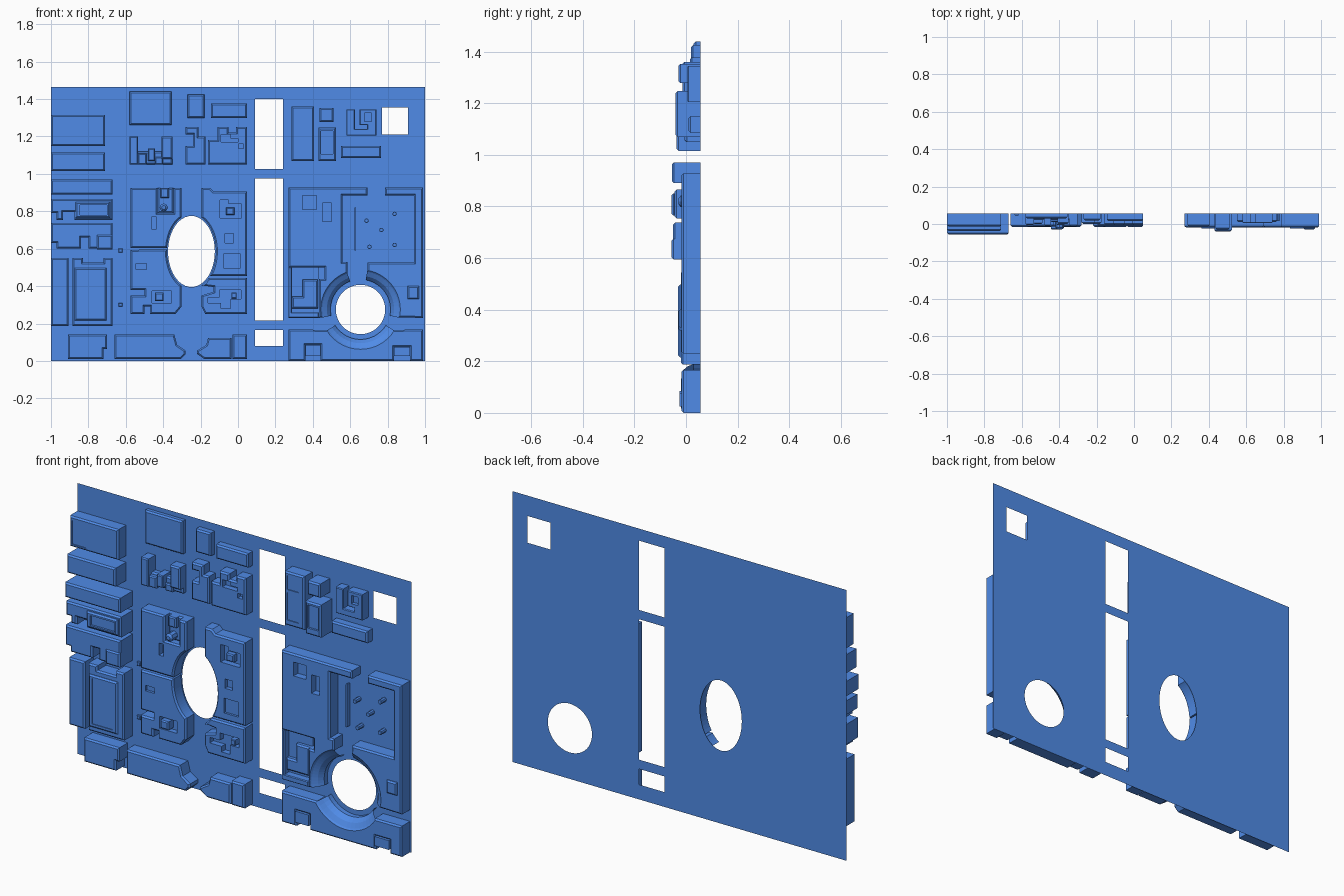
import bpy, bmesh, math

if "Cube" in bpy.data.objects:
    bpy.data.objects.remove(bpy.data.objects["Cube"])

BACK = 0.057   # y of the backing sheet; plan coordinates below are (x, z) in hundredths
BLUE = bpy.data.materials.new("panel_blue")
BLUE.diffuse_color = (0.08, 0.26, 0.8, 1)
BLUE.use_nodes = True
BLUE.node_tree.nodes["Principled BSDF"].inputs["Base Color"].default_value = BLUE.diffuse_color


def rect(x0, z0, x1, z1):
    return [(x0, z0), (x1, z0), (x1, z1), (x0, z1)]


def arc(cx, cz, rx, rz, a0, a1, n=16):
    ang = [math.radians(a0 + (a1 - a0) * i / n) for i in range(n + 1)]
    return [(cx + rx * math.cos(a), cz + rz * math.sin(a)) for a in ang]


def ccw(p):
    area = sum(a[0] * b[1] - b[0] * a[1] for a, b in zip(p, p[1:] + p[:1]))
    return p if area > 0 else p[::-1]


def inset(p, d):
    out = []
    for i, (x, z) in enumerate(p):
        (ax, az), (bx, bz) = p[i - 1], p[(i + 1) % len(p)]
        l1, l2 = math.hypot(x - ax, z - az), math.hypot(bx - x, bz - z)
        n1, n2 = (-(z - az) / l1, (x - ax) / l1), (-(bz - z) / l2, (bx - x) / l2)
        k = d / max(0.3, 1 + n1[0] * n2[0] + n1[1] * n2[1])
        out.append((x + (n1[0] + n2[0]) * k, z + (n1[1] + n2[1]) * k))
    return out


def finish(name, bm):
    me = bpy.data.meshes.new(name)
    bm.to_mesh(me)
    bm.free()
    me.materials.append(BLUE)
    bpy.context.collection.objects.link(bpy.data.objects.new(name, me))


def block(name, outline, y, pockets=(), bevel=0.8, back=BACK):
    """Chamfered relief block; pockets are (outline, floor y or None for a hole)."""
    bm = bmesh.new()

    def ring(p, yy):
        return [bm.verts.new((x / 100, yy, z / 100)) for x, z in p]

    def skin(a, b):
        for i in range(len(a)):
            j = (i + 1) % len(a)
            bm.faces.new((a[i], a[j], b[j], b[i]))

    def edges(r):
        return [bm.edges.get((r[i - 1], r[i])) or bm.edges.new((r[i - 1], r[i])) for i in range(len(r))]

    p = ccw(outline)
    front = ring(inset(p, bevel) if bevel else p, y)
    if y < back:
        rings = [ring(p, back)] + ([ring(p, y + bevel / 100)] if bevel else []) + [front]
        for a, b in zip(rings, rings[1:]):
            skin(a, b)
    fill = edges(front)
    for q, floor in pockets:
        q = ccw(q)
        rim = ring(q, y)
        if floor is not None:
            low = ring(q, floor)
            skin(rim, low)
            bm.faces.new(low)
        fill += edges(rim)
    new = bmesh.ops.triangle_fill(bm, edges=fill, use_beauty=True, normal=(0, -1, 0))
    for f in new['geom']:
        if isinstance(f, bmesh.types.BMFace):
            f.normal_update()
            if f.normal.y > 0:
                f.normal_flip()
    finish(name, bm)


# Backing sheet with slots, square window, oval and round openings
OC, RC = (-24.9, 58.5), (65.5, 27.5)
block("backing_sheet", rect(-100, 0, 100, 146.5), BACK, [
    (rect(9, 8, 24, 16.5), None), (rect(9, 21.5, 24, 97.5), None),
    (rect(9, 102.5, 24, 140), None), (rect(77, 121, 91, 135.5), None),
    (arc(*OC, 12.5, 19, 0, 360, 48)[:-1], None),
    (arc(*RC, 13.2, 13.2, 0, 360, 48)[:-1], None)], bevel=0)

# Plain rectangular blocks: name, x0, z0, x1, z1, front y
for name, x0, z0, x1, z1, y in [
    ("left_block_low", -100, 101.5, -71, 111.5, -.037),
    ("left_beam", -100, 89, -67, 97, -.055),
    ("left_corner_box", -75.5, 59.5, -67, 67.4, -.057),
    ("left_tall_box", -100, 18.7, -90.5, 55, -.02),
    ("top_wide_plate", -58, 126, -35.5, 144, .03),
    ("top_small_plate", -27, 130, -18, 142.5, .02),
    ("top_long_plate", -14.5, 130, 4.8, 137.7, .015),
    ("top_right_cube", 43.5, 127.8, 51, 135.3, -.03),
    ("top_right_bar", 55, 108.5, 76.5, 115, .01),
    ("bottom_end_box", -3, 1, 4.8, 14, -.017),
    ("right_raised_square", 90.7, 33, 96.8, 40, -.03),
    ("stud_upper", -63.8, 58, -61.8, 60, .045),
    ("stud_lower", -63.8, 29, -61.8, 31, .045),
    # stepped cluster, upper left
    ("cluster_base", -58, 105, -35, 112, .025),
    ("cluster_tower_left", -58, 105, -53.5, 120, -.005),
    ("cluster_step", -53.5, 105, -49, 111, .0),
    ("cluster_bar", -48, 107, -44.5, 113.5, -.01),
    ("cluster_link", -44.5, 105, -40, 109, .01),
    ("cluster_tower_right", -41, 108, -35, 120, .0),
    # boxes inside the quadrant recesses
    ("upper_left_recess_floor", -43, 79, -34.5, 92.5, .02),
    ("upper_left_recess_box", -41.5, 87, -37, 92.5, -.005),
    ("lower_left_recess_box", -44.5, 32, -39.7, 36.5, -.03),
    ("upper_right_recess_box", -6.5, 78, -2, 82, -.01),
    ("lower_right_recess_box", -3.5, 33.5, -0.8, 36.5, -.015),
]:
    block(name, rect(x0, z0, x1, z1), y, bevel=min(0.8, (x1 - x0) / 8))

# Left column detailed blocks
block("left_block_high", rect(-100, 115, -71, 131.5), -.013, [(rect(-98.5, 116.5, -90, 129.5), -.008)])
block("left_stepped_block", [(-100, 86.5), (-67, 86.5), (-67, 75.4), (-87.5, 75.4), (-87.5, 79.5),
      (-93.5, 79.5), (-93.5, 75.4), (-97, 75.4), (-97, 79), (-100, 79)], -.045)
block("left_framed_panel", rect(-87, 76.5, -68.5, 85), -.057, [(rect(-84.5, 78, -70, 83.3), -.046)])
block("left_lower_block", [(-100, 73.8), (-67, 73.8), (-67, 60), (-80, 60), (-80, 66),
      (-84, 66), (-84, 60), (-97, 60), (-97, 63), (-100, 63)], -.05)
block("left_cabinet", [(-88.5, 18.7), (-67, 18.7), (-67, 55), (-72, 55), (-72, 52.5), (-83, 52.5),
      (-83, 55), (-88.5, 55)], -.02)
block("left_cabinet_panel", rect(-87.5, 21.5, -70.3, 49.7), -.031, [(rect(-85.3, 23.5, -73, 48), -.027)])

# Bottom row
block("bottom_left_block", [(-91, 1), (-72, 1), (-72, 6.5), (-70, 6.5), (-70, 14), (-91, 14)], -.02)
block("bottom_centre_block", [(-66, 1), (-30.5, 1), (-28, 3.5), (-28, 5.5), (-32.5, 8.5), (-34, 14), (-66, 14)], -.015)
block("bottom_hexagonal_block", [(-18, 1), (-3.5, 1), (-3.5, 12.3), (-16, 12.3), (-17, 8.5), (-22, 5.5), (-22, 3.8)], -.015)

# Four quadrant blocks round the oval opening
oval = (*OC, 13.1, 19.9)
block("quadrant_upper_left", [(-57.5, 60.4)] + arc(*oval, 174.5, 114) + [(-30.2, 92.5), (-34.5, 92.5), (-34.5, 79),
      (-43, 79), (-43, 92.5), (-57.5, 92.5)], -.014, [(rect(-46.3, 70.5, -43.6, 77), .02)])
block("recess_peg", arc(-39.7, 82, 2.2, 2.2, 0, 360, 8)[:-1], -.03, bevel=1)
block("quadrant_lower_left", arc(*oval, 177, 246) + [(-30.2, 29), (-33.5, 25), (-47, 25), (-47, 29), (-50, 29),
      (-50, 25), (-57.5, 25), (-57.5, 35), (-50, 35), (-50, 38), (-57.5, 38), (-57.5, 59.4)], -.014,
      [(rect(-54.5, 49, -49, 52), 0), (rect(-46, 31, -35.5, 37.5), .015)])
block("quadrant_upper_right", arc(*oval, -41, 65.5) + [(-19.5, 92.5), (-15, 92.5), (-13, 90.5), (4.8, 90.5),
      (4.8, 45.5)], -.012, [([(-9.5, 76.5), (2, 76.5), (2, 84), (-5, 84), (-5, 86), (-9.5, 86)], .02),
      (rect(-7.5, 49.5, 1, 57.5), 0), (rect(-7, 63, -2.5, 68), .01)])
block("quadrant_lower_right", arc(*oval, -65.5, -45.4) + [(4.8, 44.4), (4.8, 25), (-17.5, 25), (-19.5, 29),
      (-19.5, 35), (-13, 37), (-13, 39.5)], -.012,
      [([(-16, 31), (-9, 31), (-9, 28), (-4, 28), (-4, 33), (1.5, 33), (1.5, 38), (-10, 38), (-10, 34), (-16, 34)], .02)])

# Interlocking blocks, upper middle
block("key_block_left", [(-28, 105), (-17.5, 105), (-17.5, 120), (-21, 120), (-21, 125), (-28, 125),
      (-28, 121), (-24, 121), (-24, 115), (-28, 115)], 0)
block("key_block_right", [(-16, 105), (4.8, 105), (4.8, 125), (-1, 125), (-1, 122), (-5, 122), (-5, 125), (-11, 125),
      (-11, 118), (-16, 118)], -.005,
      [([(-9, 117), (0, 117), (0, 119), (-4, 119), (-4, 121), (-9, 121)], .025), (rect(0.2, 113.5, 3, 116), .02)])

# Upper right blocks
block("tall_panel_block", rect(28.7, 107, 40.5, 136), -.014,
      [(rect(30.2, 126.5, 37.3, 134), -.009), (rect(30.2, 110, 37.3, 125), -.009)])
block("deep_panel_block", rect(43, 107, 52.3, 124.7), -.041, [(rect(44.5, 110.5, 50.8, 123), -.03)])
block("hooked_block", [(58, 120.5), (74, 120.5), (74, 134.5), (65, 134.5), (65, 126), (69, 126), (69, 124),
      (62.5, 124), (62.5, 134.5), (58, 134.5)], .005, [(rect(67.5, 128, 71.5, 132.5), .025)], bevel=0.4)

# Large right-hand panels round the circular opening
R = 20.5
block("right_panel_left", [(27, 92.8), (69.3, 92.8), (69.3, 88.5), (56, 88.5), (56, 53), (58.5, 53)]
      + arc(*RC, R, R, 110, 192) + [(43.2, 23), (43.2, 43.8), (46.3, 43.8), (46.3, 50), (27, 50)], -.018,
      [(rect(34.5, 81, 42, 88.5), .02), (rect(45.2, 74.5, 50, 84.5), .02)])
block("right_pocket_frame", [(27, 23), (43.2, 23), (43.2, 26), (28.8, 26), (28.8, 50), (27, 50)], -.015, bevel=0.4)
block("right_pocket_floor", rect(28.8, 25, 43.2, 50), .025, bevel=0)
block("right_pocket_hook", [(28.8, 28), (42.8, 28), (42.8, 43.5), (34.5, 43.5), (34.5, 34.5), (28.8, 34.5)], 0)
block("right_panel_right", [(78.5, 92.8), (99, 92.8), (99, 23)] + arc(*RC, R, R, -12, 80)
      + [(69.3, 52.5), (94, 52.5), (94, 88.5), (78.5, 88.5)], -.018)
block("bottom_right_panel", [(27, 0), (36, 0), (36, 8.5), (44, 8.5), (44, 0), (83.5, 0), (83.5, 7.5), (92, 7.5), (92, 0),
      (99, 0), (99, 16.7)] + arc(*RC, R, R, -32, -148) + [(27, 16.7)], -.018)
for x0, x1, z1 in ((36, 44, 8.5), (83.5, 92, 7.5)):
    block("bottom_notch_box", rect(x0, 2.5, x1, z1), -.025, bevel=0)

# Sloped collar strips that step down to the circular opening
for a0, a1 in ((110, 192), (-12, 80), (-148, -32)):
    bm = bmesh.new()
    rows = [[bm.verts.new((x / 100, y, z / 100)) for x, z in arc(*RC, r, r, a0, a1, 16)]
            for r, y in ((R, -.010), (18, .005), (16, .03), (16, BACK))]
    for a, b in zip(rows, rows[1:]):
        for i in range(16):
            bm.faces.new((a[i], a[i + 1], b[i + 1], b[i]))
    finish("opening_collar", bm)

# Recess pegs and rail between the right-hand panels
for x, z in ((68.7, 75), (83.7, 78.6), (76.7, 70), (70.3, 61), (83.7, 62)):
    block("recess_peg", arc(x, z, 1.2, 1.2, 0, 360, 8)[:-1], .015, bevel=0.2)
block("recess_rail", rect(62.3, 59, 63, 82), .03, bevel=0)
